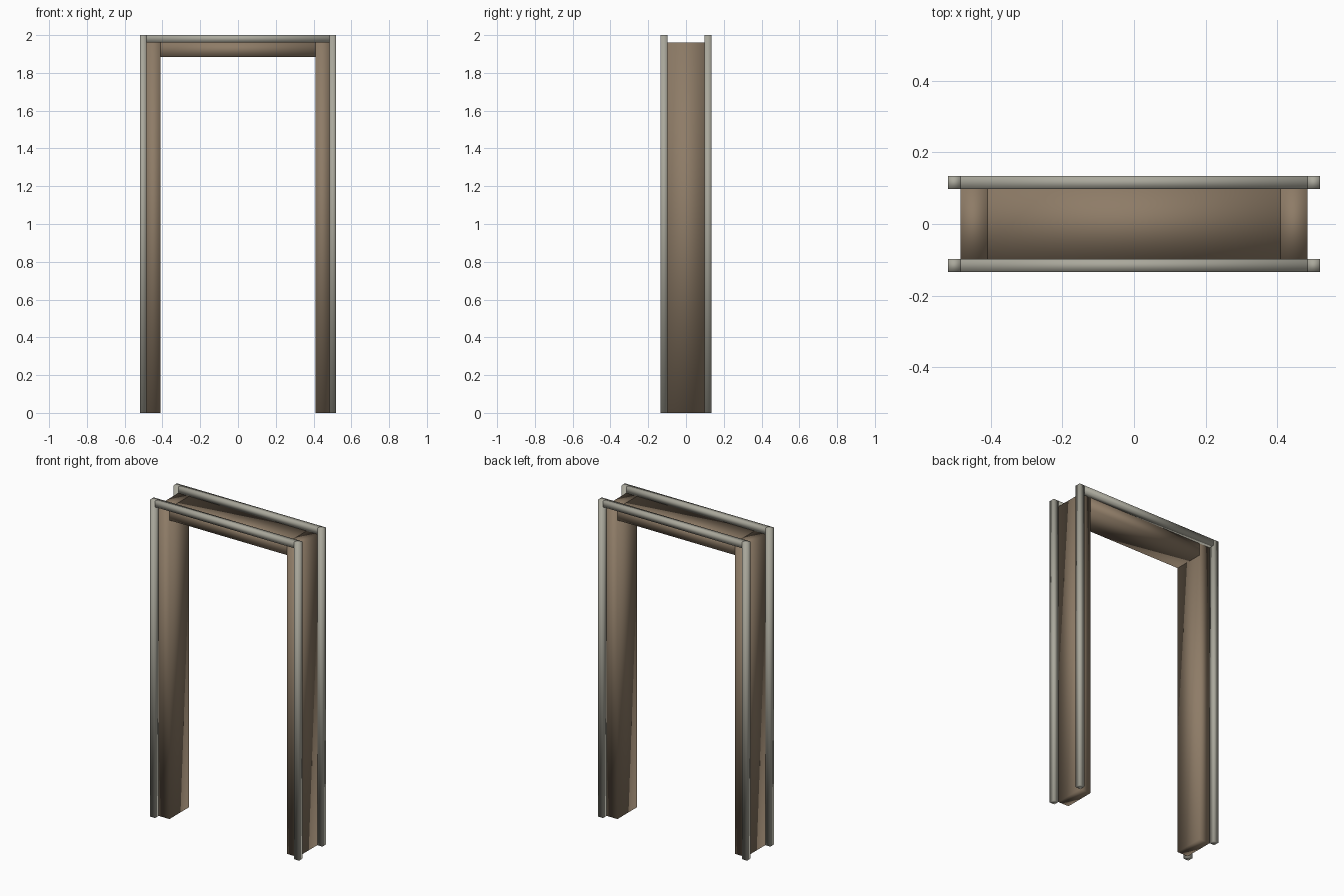
import bpy

if "Cube" in bpy.data.objects:
    bpy.data.objects.remove(bpy.data.objects["Cube"])


def material(name, color):
    m = bpy.data.materials.new(name)
    m.diffuse_color = (*color, 1.0)
    m.use_nodes = True
    m.node_tree.nodes["Principled BSDF"].inputs["Base Color"].default_value = m.diffuse_color
    return m


WOOD = material("brown_wood", (0.27, 0.20, 0.135))
TRIM = material("pale_trim", (0.40, 0.39, 0.33))


def box(name, lo, hi, mat):
    """Smooth-shaded box spanning two opposite corners."""
    center = [(a + b) / 2 for a, b in zip(lo, hi)]
    bpy.ops.mesh.primitive_cube_add(size=1, location=center)
    ob = bpy.context.object
    ob.name = name
    ob.scale = [b - a for a, b in zip(lo, hi)]
    bpy.ops.object.transform_apply(location=True, rotation=False, scale=True)
    ob.data.materials.append(mat)
    bpy.ops.object.shade_smooth()
    return ob


X_IN, X_MID, X_OUT = 0.41, 0.485, 0.52   # opening, jamb outside, post outside
Y_IN, Y_OUT = 0.098, 0.134               # lining depth, trim depth
Z_LOW, Z_MID, Z_TOP = 1.885, 1.962, 2.0  # header underside, header top, trim top


def span(a, b, sign):
    return sorted((a * sign, b * sign))


# Brown lining: header and two jambs
box("header", (-X_IN, -Y_IN, Z_LOW), (X_IN, Y_IN, Z_MID), WOOD)
for side, sx in (("left", -1), ("right", 1)):
    x0, x1 = span(X_IN, X_MID, sx)
    box(f"{side}_jamb", (x0, -Y_IN, 0), (x1, Y_IN, Z_MID), WOOD)

# Pale trim on both faces: one top rail and two posts each
for face, sy in (("front", -1), ("back", 1)):
    y0, y1 = span(Y_IN, Y_OUT, sy)
    box(f"{face}_top_rail", (-X_MID, y0, Z_MID), (X_MID, y1, Z_TOP), TRIM)
    for side, sx in (("left", -1), ("right", 1)):
        x0, x1 = span(X_MID, X_OUT, sx)
        box(f"{face}_{side}_post", (x0, y0, 0), (x1, y1, Z_TOP), TRIM)
